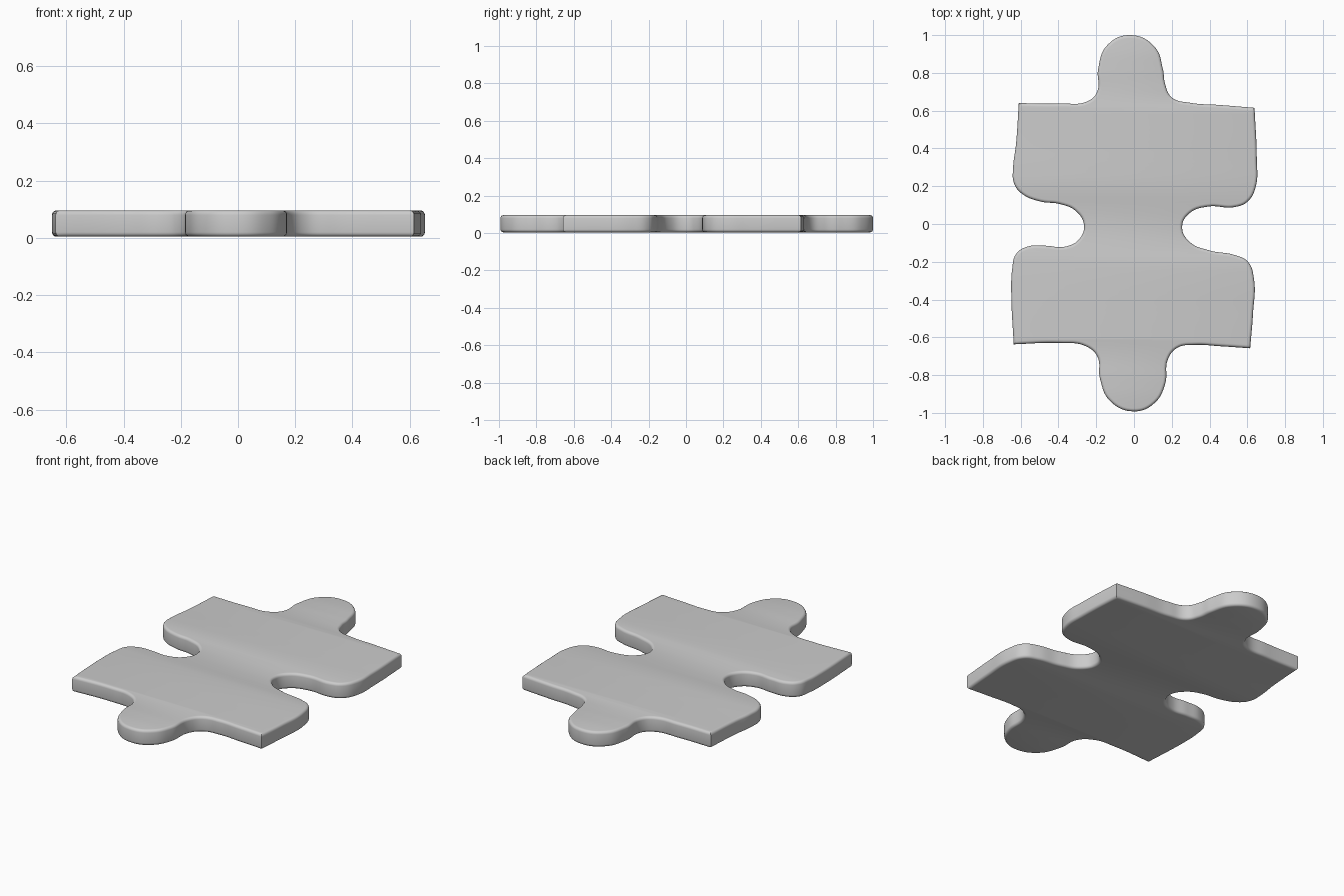
import bpy
import bmesh

if "Cube" in bpy.data.objects:
    bpy.data.objects.remove(bpy.data.objects["Cube"])

BOTTOM, TOP, ROUND = 0.004, 0.096, 0.016

# Outline runs, each from one sharp corner towards the next (anticlockwise)
left = [(-.61, .64), (-.625, .42), (-.64, .30), (-.635, .215), (-.593, .16),
        (-.50, .12), (-.39, .105), (-.31, .07), (-.265, -.005), (-.29, -.08),
        (-.365, -.12), (-.47, -.115), (-.565, -.12), (-.625, -.16),
        (-.645, -.24), (-.65, -.345)]
bottom = [(-.637, -.637), (-.39, -.63), (-.26, -.645), (-.195, -.70),
          (-.18, -.82), (-.127, -.937), (0, -.992), (.11, -.947),
          (.165, -.847), (.18, -.715), (.23, -.655), (.32, -.64), (.455, -.647)]
right = [(.615, -.658), (.63, -.475), (.635, -.29), (.603, -.20), (.535, -.165),
         (.40, -.14), (.295, -.095), (.255, -.015), (.295, .058), (.39, .092),
         (.535, .09), (.603, .12), (.645, .20), (.65, .345)]
top = [(.638, .615), (.455, .63), (.295, .642), (.20, .67), (.165, .74),
       (.153, .82), (.11, .937), (-.02, 1.0), (-.143, .945), (-.19, .82),
       (-.195, .70), (-.245, .65), (-.39, .638)]

# Closed smooth curve with sharp corners, thickened with a rounded rim
curve = bpy.data.curves.new("puzzle_piece", 'CURVE')
curve.dimensions = '2D'
curve.fill_mode = 'BOTH'
curve.resolution_u = 8
curve.extrude = (TOP - BOTTOM) / 2 - ROUND
curve.bevel_depth = ROUND
curve.bevel_resolution = 3
curve.offset = -ROUND
runs = [left, bottom, right, top]
points = [(x, y, i == 0) for run in runs for i, (x, y) in enumerate(run)]
spline = curve.splines.new('BEZIER')
spline.bezier_points.add(len(points) - 1)
spline.use_cyclic_u = True
for bp, (x, y, corner) in zip(spline.bezier_points, points):
    bp.co = (x, y, 0)
    bp.handle_left_type = bp.handle_right_type = 'VECTOR' if corner else 'AUTO'

piece = bpy.data.objects.new("puzzle_piece", curve)
bpy.context.collection.objects.link(piece)
piece.location.z = (TOP + BOTTOM) / 2
bpy.context.view_layer.objects.active = piece
piece.select_set(True)
bpy.ops.object.convert(target='MESH')
piece = bpy.context.object

# Weld the caps to the rim and shade
bm = bmesh.new()
bm.from_mesh(piece.data)
bmesh.ops.remove_doubles(bm, verts=bm.verts, dist=0.0005)
bmesh.ops.recalc_face_normals(bm, faces=bm.faces)
bm.to_mesh(piece.data)
bm.free()
bpy.ops.object.shade_smooth_by_angle(angle=0.6)
